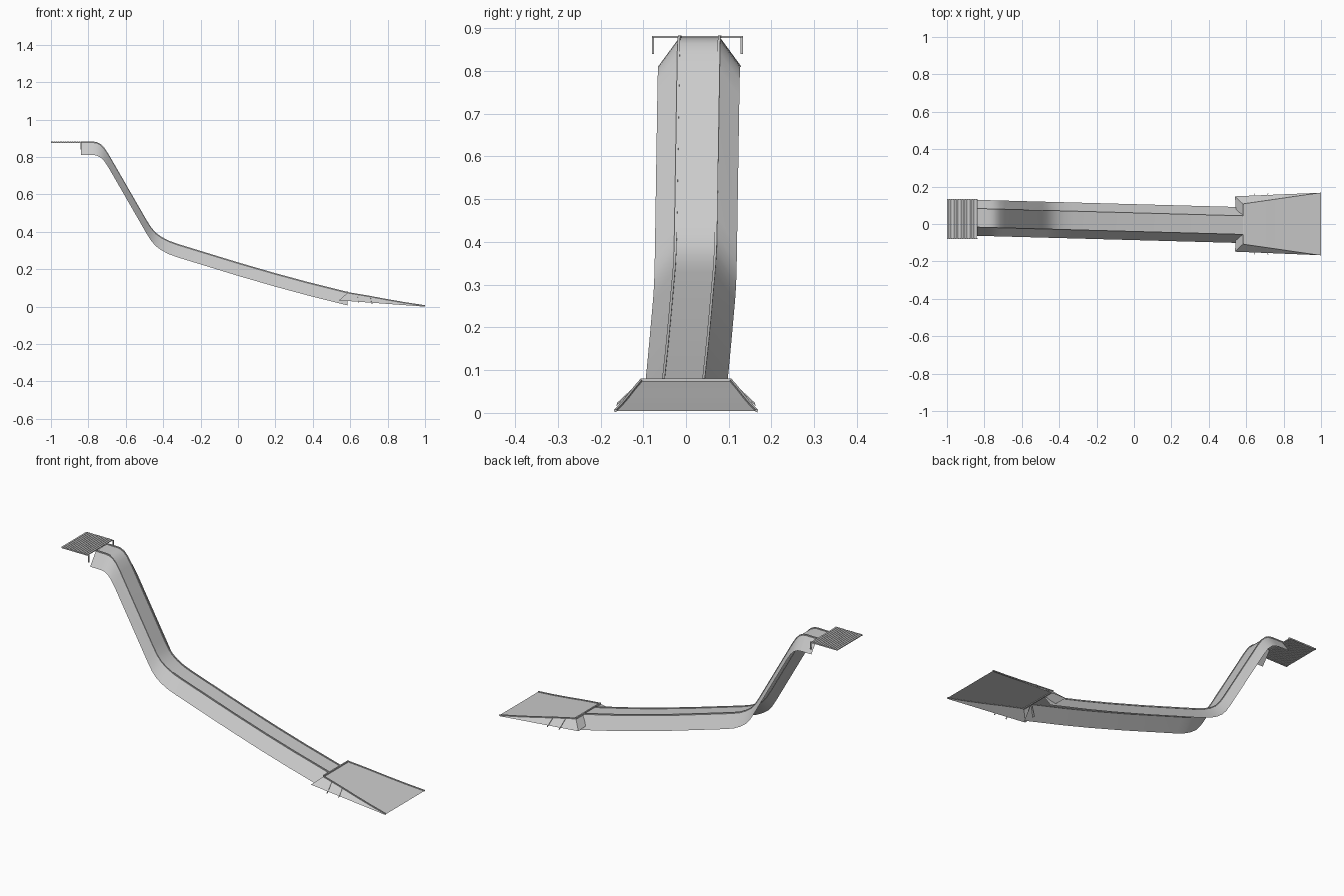
import bpy
from math import radians

if "Cube" in bpy.data.objects:
    bpy.data.objects.remove(bpy.data.objects["Cube"])


def mesh_object(name, verts, faces):
    me = bpy.data.meshes.new(name)
    me.from_pydata(verts, [], faces)
    ob = bpy.data.objects.new(name, me)
    bpy.context.collection.objects.link(ob)
    bpy.ops.object.select_all(action='DESELECT')
    ob.select_set(True)
    bpy.context.view_layer.objects.active = ob
    bpy.ops.object.shade_smooth_by_angle(angle=radians(30))
    return ob


def loft(name, rows, closed=False):
    """Skin rows of points; closed rows give a capped solid."""
    n = len(rows[0])
    verts = [p for r in rows for p in r]
    faces = []
    for i in range(len(rows) - 1):
        for j in range(n if closed else n - 1):
            k = (j + 1) % n
            faces.append((i * n + j, (i + 1) * n + j, (i + 1) * n + k, i * n + k))
    if closed:
        last = (len(rows) - 1) * n
        faces += [tuple(range(n)), tuple(last + j for j in reversed(range(n)))]
    return mesh_object(name, verts, faces)


def strip(name, path, w=0.006, h=0.005):
    """Thin curb running mostly along x."""
    return loft(name, [[(x, y - w / 2, z - 0.001), (x, y + w / 2, z - 0.001),
                        (x, y + w / 2, z + h), (x, y - w / 2, z + h)]
                       for x, y, z in path], True)


def box(name, lo, hi):
    (a, b, c), (d, e, f) = lo, hi
    return loft(name, [[(x, b, c), (x, e, c), (x, e, f), (x, b, f)] for x in (a, d)], True)


# Chute: steep drop, bend, then a gently curving run, drifting sideways
profile = [(-.84, .878), (-.775, .878), (-.755, .875), (-.735, .865), (-.715, .845),
           (-.69, .807), (-.49, .46), (-.465, .42), (-.44, .391), (-.41, .369),
           (-.37, .348), (-.32, .33), (0, .232), (.2, .174), (.37, .128), (.47, .103),
           (.585, .074)]


def center(x):
    return .033 - .039 * (x + .84) / 1.425


loft("chute_shell", [[(x, center(x) + y, z + dz) for y, dz in
                      ((-.096, -.067), (-.047, 0), (.047, 0), (.096, -.067))]
                     for x, z in profile])
for s, side in ((-1, "right"), (1, "left")):
    strip("chute_curb_" + side, [(x, center(x) + s * .047, z) for x, z in profile])

# Flared outlet apron
apron = [(.585, .074), (.64, .065), (.71, .053), (.8, .036), (.9, .019), (1.0, .004)]


def half(x):
    return .105 + .06 * (x - .585) / .415


def skirt_bottom(x):
    t = (x - .54) / .46
    return .148 + .019 * t, .034 * (1 - t)


loft("outlet_apron", [[(x, -half(x), z), (x, half(x), z)] for x, z in apron])
box("outlet_header", (.582, -.107, .07), (.589, .107, .08))

for s, side in ((-1, "right"), (1, "left")):
    strip("outlet_curb_" + side, [(x, s * half(x), z) for x, z in apron], h=.004)
    # Sloping side skirt and hipped rear skirt
    rows = []
    for i, (x, z) in enumerate(apron):
        bx = .54 if i == 0 else x
        y, bz = skirt_bottom(bx)
        row = [(x, s * half(x), z), (bx, s * y, bz)]
        rows.append(row if s > 0 else row[::-1])
    loft("outlet_skirt_" + side, rows)
    rear = [(.585, s * .047, .074), (.585, s * .105, .074),
            (.54, s * .148, .034), (.545, s * .075, .034)]
    mesh_object("outlet_rear_skirt_" + side, rear, [(0, 1, 2, 3) if s < 0 else (3, 2, 1, 0)])
    # Ribs lying on the skirt and poking past its lower edge
    for x, z in apron[1:3]:
        y0 = half(x)
        y1, z1 = skirt_bottom(x)
        ye, ze = y1 + (y1 - y0) * .25, z1 + (z1 - z) * .2
        loft("skirt_rib_" + side, [[(x - .002 + dx, s * y, h), (x + .002 + dx, s * y, h),
                                    (x + .002 + dx, s * y, h + .004), (x - .002 + dx, s * y, h + .004)]
                                   for dx, y, h in ((0, y0, z), (.006, ye, ze))], True)

# Slatted platform with edge rails and hanging legs
pitch = .16 / 13
for i in range(13):
    x = -1 + i * pitch
    box("platform_slat", (x, -.08, .877), (x + pitch * .8, .133, .882))
for y, side in ((-.08, "right"), (.128, "left")):
    box("platform_rail_" + side, (-1, y, .875), (-.836, y + .005, .88))
    box("platform_leg_" + side, (-.841, y, .84), (-.836, y + .005, .88))
